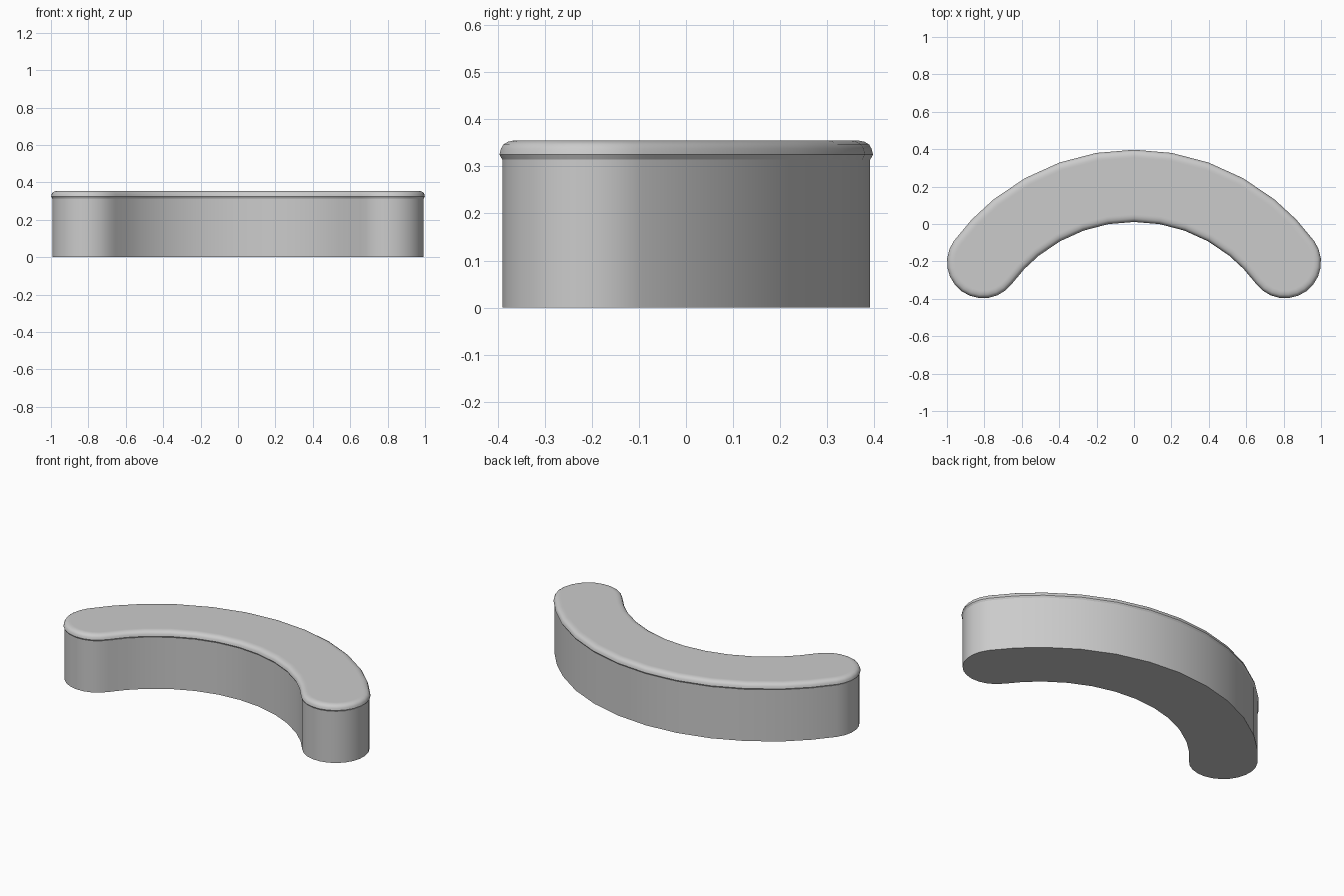
import bpy
import bmesh
from math import sin, cos, pi, radians

cube = bpy.data.objects.get("Cube")
if cube:
    bpy.data.objects.remove(cube, do_unlink=True)

# Curved plan: a circular band with round ends
MID_RADIUS = 1.002
HALF_WIDTH = 0.193
CENTRE_Y = -0.798
END = radians(53.65)
CAP_STEPS = 12
half = [radians(a) for a in (9.7, 19.4, 29.2, 39, 46.5)] + [END]
ANGLES = [-a for a in reversed(half)] + [0] + half

grey = bpy.data.materials.new("light grey")
grey.use_nodes = True
colour = (0.6, 0.6, 0.6, 1)
grey.diffuse_color = colour
grey.node_tree.nodes["Principled BSDF"].inputs["Base Color"].default_value = colour


def outline(offset):
    """Plan outline of the band, grown sideways by offset."""
    w = HALF_WIDTH + offset

    def polar(r, a):
        return (r * sin(a), CENTRE_Y + r * cos(a))

    def cap(a, start):
        cx, cy = polar(MID_RADIUS, a)
        steps = [start + pi * i / CAP_STEPS for i in range(1, CAP_STEPS)]
        return [(cx + w * sin(t), cy + w * cos(t)) for t in steps]

    pts = [polar(MID_RADIUS + w, a) for a in ANGLES]
    pts += cap(END, END)
    pts += [polar(MID_RADIUS - w, a) for a in reversed(ANGLES)]
    pts += cap(-END, pi - END)
    return pts


def loft(name, profile):
    """Closed solid through outlines given as (offset, height)."""
    bm = bmesh.new()
    rings = [[bm.verts.new((x, y, z)) for x, y in outline(o)] for o, z in profile]
    n = len(rings[0])
    for low, high in zip(rings, rings[1:]):
        for i in range(n):
            j = (i + 1) % n
            bm.faces.new((low[i], low[j], high[j], high[i]))
    # Cap each end with quads across the band and a fan in each round end
    m = len(ANGLES)
    for ring in (rings[0], rings[-1]):
        inner = ring[m + CAP_STEPS - 1:2 * m + CAP_STEPS - 1][::-1]
        for i in range(m - 1):
            bm.faces.new((ring[i], ring[i + 1], inner[i + 1], inner[i]))
        bm.faces.new(ring[m - 1:m + CAP_STEPS])
        bm.faces.new(ring[2 * m + CAP_STEPS - 2:] + [ring[0]])
    bmesh.ops.recalc_face_normals(bm, faces=bm.faces)
    mesh = bpy.data.meshes.new(name)
    bm.to_mesh(mesh)
    bm.free()
    mesh.materials.append(grey)
    obj = bpy.data.objects.new(name, mesh)
    bpy.context.collection.objects.link(obj)
    bpy.ops.object.select_all(action="DESELECT")
    obj.select_set(True)
    bpy.context.view_layer.objects.active = obj
    bpy.ops.object.shade_smooth_by_angle(angle=radians(35))


# Upright body
loft("bench_body", [(-0.006, 0), (-0.006, 0.314)])

# Slightly overhanging top with a rounded rim
loft("bench_top", [(-0.006, 0.314), (0, 0.325), (-0.003, 0.337), (-0.008, 0.346),
                   (-0.018, 0.352), (-0.032, 0.355), (-0.042, 0.355)])
